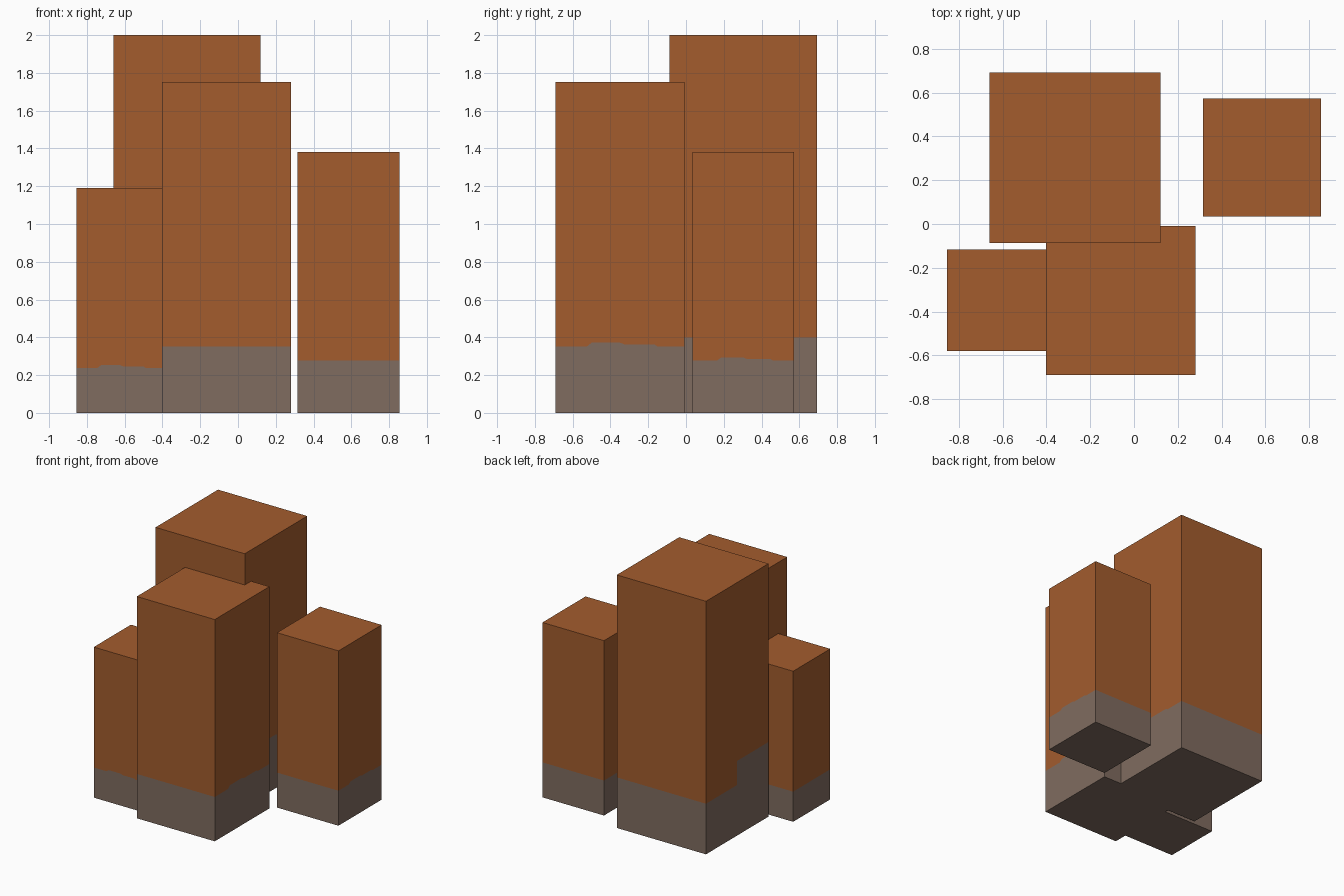
import bpy, bmesh

if "Cube" in bpy.data.objects:
    bpy.data.objects.remove(bpy.data.objects["Cube"])


def material(name, rgb):
    m = bpy.data.materials.new(name)
    m.diffuse_color = (*rgb, 1.0)
    m.use_nodes = True
    m.node_tree.nodes["Principled BSDF"].inputs["Base Color"].default_value = m.diffuse_color
    return m


rust = material("rust_brown", (0.366, 0.107, 0.027))
stone = material("grey_brown", (0.216, 0.150, 0.117))

# Colour border along a side: (fraction of width, fraction of height)
FLAT = [(0, .2), (1, .2)]
BUMP = [(0, .2), (.24, .2), (.28, .212), (.5, .212), (.54, .206),
        (.77, .206), (.79, .2), (1, .2)]
STEP = [(0, .2), (.5, .2), (.5, .295), (1, .295)]


def pillar(name, x0, y0, width, height, borders):
    """Square pillar; borders are for the front, right, back and left sides."""
    bm = bmesh.new()
    corners = [(x0, y0), (x0 + width, y0),
               (x0 + width, y0 + width), (x0, y0 + width)]

    def face(points, slot):
        f = bm.faces.new([bm.verts.new(p) for p in points])
        f.material_index = slot

    # Side walls, split into a base and an upper part
    for i, border in enumerate(borders):
        a, b = corners[i], corners[(i + 1) % 4]
        line = [(a[0] + (b[0] - a[0]) * t, a[1] + (b[1] - a[1]) * t, h * height)
                for t, h in border]
        face([(*a, 0), (*b, 0)] + line[::-1], 1)
        face(line + [(*b, height), (*a, height)], 0)
    # Top and underside
    face([(*c, height) for c in corners], 0)
    face([(*c, 0) for c in corners[::-1]], 1)

    bmesh.ops.remove_doubles(bm, verts=bm.verts, dist=1e-5)
    mesh = bpy.data.meshes.new(name)
    bm.to_mesh(mesh)
    bm.free()
    mesh.materials.append(rust)
    mesh.materials.append(stone)
    obj = bpy.data.objects.new(name, mesh)
    bpy.context.collection.objects.link(obj)


usual = [FLAT, BUMP, FLAT, STEP]
pillar("tall_back_pillar", -0.66, -0.087, 0.78, 2.0, usual)
pillar("front_pillar", -0.402, -0.69, 0.682, 1.753, usual)
pillar("right_pillar", 0.316, 0.035, 0.538, 1.382, usual)
# Short pillar is turned a quarter, so its bumpy side faces front
pillar("short_left_pillar", -0.855, -0.58, 0.463, 1.19, [BUMP, FLAT, FLAT, FLAT])
